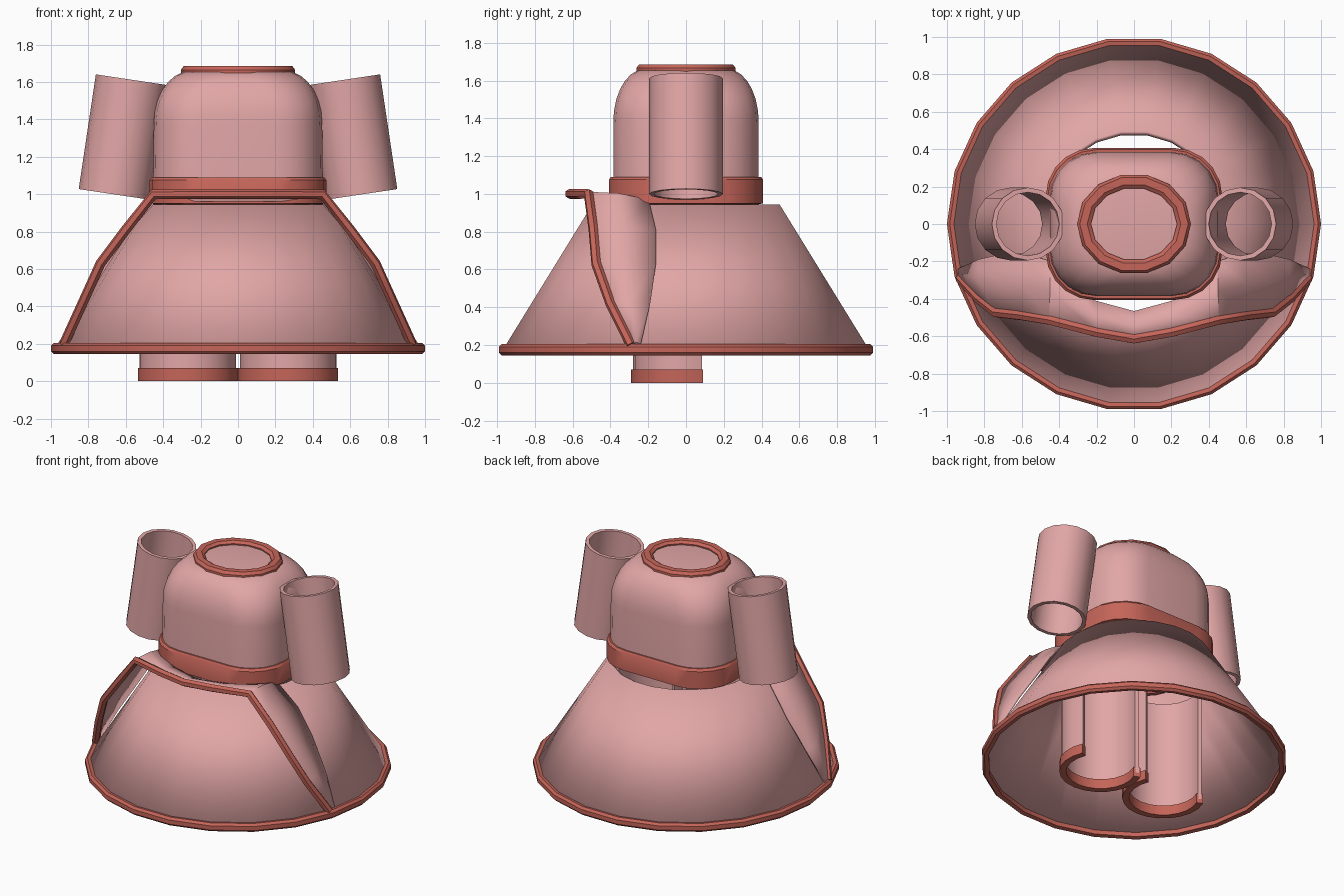
import bpy, bmesh
from math import sin, cos, pi, radians
from mathutils import Vector, Matrix

if "Cube" in bpy.data.objects:
    bpy.data.objects.remove(bpy.data.objects["Cube"])


def material(name, rgb):
    m = bpy.data.materials.new(name)
    m.diffuse_color = (*rgb, 1)
    m.use_nodes = True
    m.node_tree.nodes["Principled BSDF"].inputs["Base Color"].default_value = m.diffuse_color
    return m


PINK = material("pink_cloth", (0.76, 0.38, 0.38))
TRIM = material("red_trim", (0.56, 0.13, 0.10))


def loft(name, rings, mat, closed=True, loop=False, cap=False, thick=0, angle=35):
    """Skin a list of equal-length rings; optionally join last to first."""
    bm = bmesh.new()
    vs = [[bm.verts.new(p) for p in r] for r in rings]
    n = len(vs[0])
    pairs = list(zip(vs, vs[1:])) + ([(vs[-1], vs[0])] if loop else [])
    for a, b in pairs:
        for i in range(n if closed else n - 1):
            j = (i + 1) % n
            bm.faces.new((a[i], a[j], b[j], b[i]))
    if cap:
        bm.faces.new(vs[-1])
    if loop and not closed:
        bm.faces.new([r[0] for r in vs])
        bm.faces.new([r[-1] for r in reversed(vs)])
    if loop:
        bmesh.ops.recalc_face_normals(bm, faces=bm.faces)
    me = bpy.data.meshes.new(name)
    bm.to_mesh(me)
    bm.free()
    ob = bpy.data.objects.new(name, me)
    bpy.context.collection.objects.link(ob)
    me.materials.append(mat)
    if thick:
        s = ob.modifiers.new("thickness", 'SOLIDIFY')
        s.thickness, s.offset = thick, -1
    bpy.context.view_layer.objects.active = ob
    ob.select_set(True)
    bpy.ops.object.shade_smooth_by_angle(angle=radians(angle))
    ob.select_set(False)
    return ob


def ellipse(rx, ry, z, n, c=(0, 0), a0=0, a1=2 * pi, full=True):
    m = n if full else n - 1
    return [(c[0] + rx * cos(a0 + (a1 - a0) * i / m),
             c[1] + ry * sin(a0 + (a1 - a0) * i / m), z) for i in range(n)]


def body_section(hx, hy, r, z, k=6):
    """Rounded rectangle with 4*k points."""
    pts = []
    for q, (sx, sy) in enumerate([(1, 1), (-1, 1), (-1, -1), (1, -1)]):
        for i in range(k):
            a = (q + i / (k - 1)) * pi / 2
            pts.append(Vector((sx * (hx - r) + r * cos(a), sy * (hy - r) + r * sin(a), z)))
    return pts


def tube(name, pts, radius, mat):
    """Thin piping along a path."""
    cu = bpy.data.curves.new(name, 'CURVE')
    cu.dimensions = '3D'
    cu.bevel_depth, cu.bevel_resolution, cu.use_fill_caps = radius, 1, True
    sp = cu.splines.new('POLY')
    sp.points.add(len(pts) - 1)
    for p, co in zip(sp.points, pts):
        p.co = (*co, 1)
    ob = bpy.data.objects.new(name, cu)
    bpy.context.collection.objects.link(ob)
    cu.materials.append(mat)
    bpy.context.view_layer.objects.active = ob
    ob.select_set(True)
    bpy.ops.object.convert(target='MESH')
    bpy.ops.object.shade_smooth_by_angle(angle=radians(50))
    bpy.context.object.select_set(False)


# skirt cone and hem band
loft("skirt", [ellipse(r, r, z, 22) for r, z in [(0.97, 0.19), (0.5, 0.945)]], PINK, thick=0.025)
hem = [(0.955, 0.15), (0.985, 0.145), (1.0, 0.16), (1.0, 0.19), (0.985, 0.205), (0.955, 0.2)]
loft("skirt_hem", [ellipse(r, r, z, 22) for r, z in hem], TRIM, loop=True)

# overskirt flaring forward from the cone, with its piped edge
outer = [(0.93, -0.29, 0.2), (0.83, -0.4, 0.42), (0.735, -0.475, 0.63), (0.6, -0.49, 0.81),
         (0.45, -0.515, 1.0), (0.2, -0.58, 1.0), (0, -0.615, 1.0)]
inner = [(0.93, -0.24, 0.2), (0.82, -0.19, 0.42), (0.69, -0.16, 0.63), (0.58, -0.16, 0.8),
         (0.44, -0.2, 0.96), (0.22, -0.41, 0.96), (0, -0.47, 0.96)]


def mirrored(pts):
    return pts + [(-x, y, z) for x, y, z in reversed(pts[:-1])]


outer, inner = mirrored(outer), mirrored(inner)
middle = [tuple((Vector(a) + Vector(b)) / 2 + Vector((0, 0, 0.012))) for a, b in zip(outer, inner)]
loft("overskirt", [outer, middle, inner], PINK, closed=False, thick=0.012)
tube("overskirt_piping", outer, 0.027, TRIM)

# bodice, blending from a rounded rectangle to an oval neck
neck = []
for p in body_section(1, 1, 1, 1.665):
    neck.append(Vector((p.x * 0.25, p.y * 0.22, p.z)))
rings = [body_section(0.455, 0.385, 0.25, 0.95), body_section(0.45, 0.385, 0.25, 1.38)]
base = body_section(0.45, 0.385, 0.25, 1.38)
for i in range(1, 8):
    a = i / 7 * pi / 2
    t, h = 1 - cos(a), sin(a)
    rings.append([Vector((b.x + (n.x - b.x) * t, b.y + (n.y - b.y) * t, 1.38 + 0.28 * h))
                  for b, n in zip(base, neck)])
# the corner seams hold duplicate-free points, so the neck is one face
loft("bodice", rings, PINK, cap=True)

# waist belt and neck trim
belt = [(0, 0.945), (0.022, 0.95), (0.022, 1.075), (0.012, 1.09), (-0.01, 1.09), (-0.01, 0.945)]
loft("waist_belt", [body_section(0.45 + d, 0.385 + d, 0.26, z) for d, z in belt], TRIM, loop=True)
collar = [(0.0, 1.64), (0.0, 1.665), (-0.015, 1.685), (-0.055, 1.685), (-0.075, 1.67), (-0.07, 1.64)]
loft("neck_trim", [ellipse(0.305 + d, 0.27 + d, z, 14) for d, z in collar], TRIM, loop=True)

for side, s in (("right", 1), ("left", -1)):
    # tilted open sleeve
    prof = [(0.195, -0.31), (0.195, 0.31), (0.17, 0.31), (0.17, -0.31)]
    sleeve = loft(side + "_sleeve", [ellipse(r, r, z, 16) for r, z in prof], PINK, loop=True)
    sleeve.matrix_world = Matrix.Translation((s * 0.613, 0, 1.305)) @ Matrix.Rotation(-s * radians(8.5), 4, 'Y')

    # leg shell, open at the back, with cuff
    c, a0, a1 = (s * 0.268, -0.02), radians(156), radians(384)
    for part, prof, mat in (
            ("_leg", [(0.26, 0.03), (0.26, 0.84), (0.235, 0.84), (0.235, 0.03)], PINK),
            ("_leg_cuff", [(0.27, 0.0), (0.27, 0.07), (0.225, 0.07), (0.225, 0.0)], TRIM)):
        loft(side + part, [ellipse(r, r, z, 15, c, a0, a1, False) for r, z in prof],
             mat, closed=False, loop=True)
